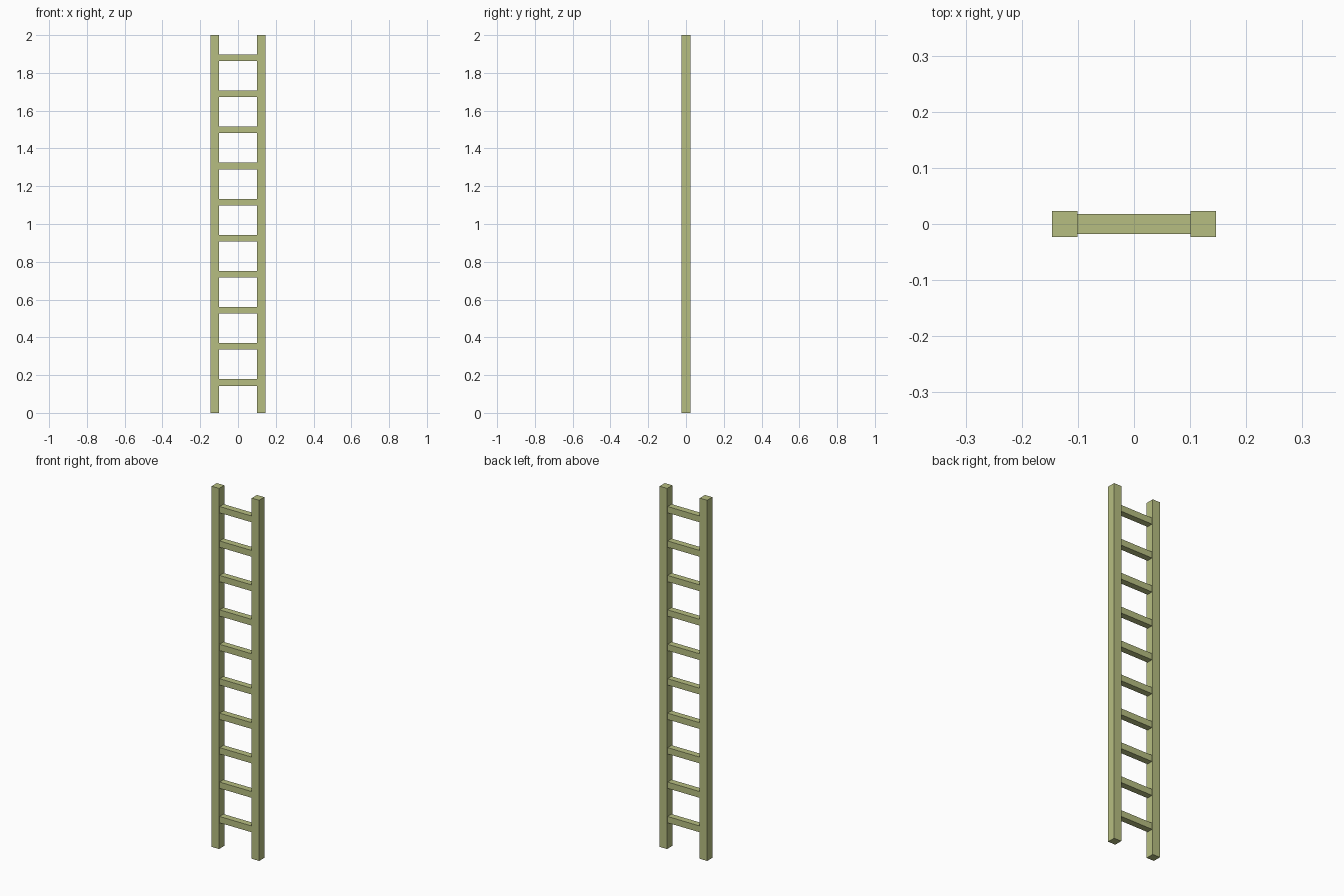
import bpy

if "Cube" in bpy.data.objects:
    bpy.data.objects.remove(bpy.data.objects["Cube"], do_unlink=True)

HEIGHT = 2.0
RAIL = 0.0455          # square rail section
RUNG = 0.035           # square rung section
RAIL_X = 0.123         # rail centre line
RUNG_COUNT = 10
FIRST_RUNG, LAST_RUNG = 0.161, 1.88

# Olive painted wood
wood = bpy.data.materials.new("olive_wood")
wood.use_nodes = True
colour = (0.47, 0.515, 0.22, 1)
wood.diffuse_color = colour
wood.node_tree.nodes["Principled BSDF"].inputs["Base Color"].default_value = colour


def box(name, centre, size):
    bpy.ops.mesh.primitive_cube_add(size=1, location=centre)
    obj = bpy.context.object
    obj.name = name
    obj.scale = size
    bpy.ops.object.transform_apply(location=False, rotation=False, scale=True)
    obj.data.materials.append(wood)
    return obj


# Upright rails
for side, sign in (("left", 1), ("right", -1)):
    box(f"{side}_rail", (sign * RAIL_X, 0, HEIGHT / 2), (RAIL, RAIL, HEIGHT))

# Evenly spaced rungs between the inner rail faces
step = (LAST_RUNG - FIRST_RUNG) / (RUNG_COUNT - 1)
for i in range(RUNG_COUNT):
    box(f"rung_{i + 1}", (0, 0, FIRST_RUNG + i * step),
        (2 * RAIL_X - RAIL, RUNG, RUNG))
